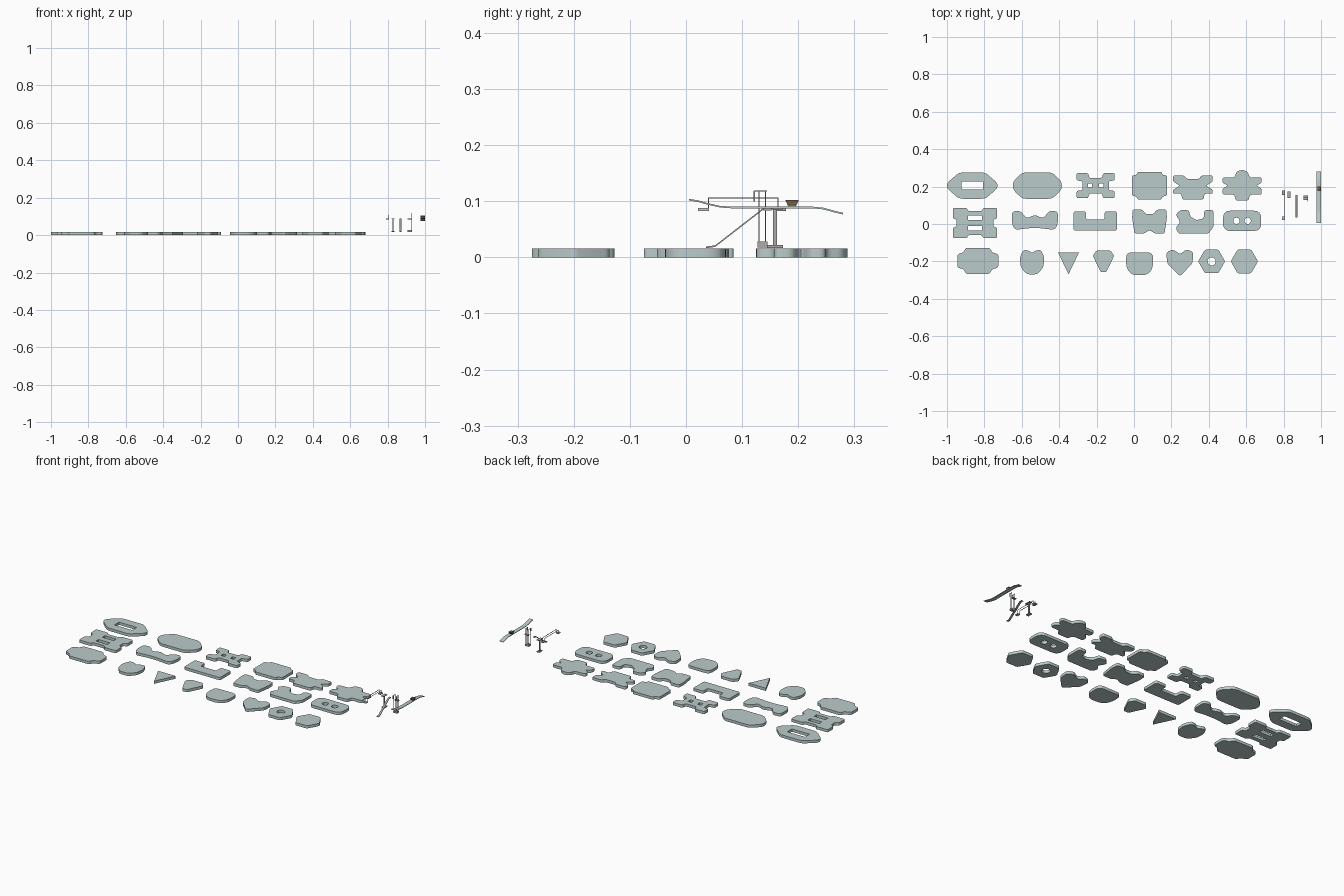
import bpy, math
from mathutils import Vector

if "Cube" in bpy.data.objects:
    bpy.data.objects.remove(bpy.data.objects["Cube"])

def material(name, rgb):
    m = bpy.data.materials.new(name)
    m.diffuse_color = (*rgb, 1)
    m.use_nodes = True
    m.node_tree.nodes["Principled BSDF"].inputs["Base Color"].default_value = m.diffuse_color
    return m

STONE = material("pale_teal_grey", (0.50, 0.60, 0.60))
BROWN = material("dark_brown", (0.16, 0.11, 0.07))
METAL = material("warm_grey", (0.42, 0.40, 0.39))

def finish(ob, mat, smooth=False):
    ob.data.materials.append(mat)
    if smooth:
        bpy.ops.object.select_all(action='DESELECT')
        ob.select_set(True)
        bpy.context.view_layer.objects.active = ob
        bpy.ops.object.shade_smooth_by_angle(angle=math.radians(35))
    return ob

def mirrored(pts, mode):
    pts = list(pts)
    if mode == 'quarter':
        pts += [(x, -y) for x, y in reversed(pts) if abs(y) > 1e-6]
    if mode in ('quarter', 'half'):
        pts += [(-x, y) for x, y in reversed(pts) if abs(x) > 1e-6]
    return pts

def rounded(pts, r, steps=4):
    out, n = [], len(pts)
    for i in range(n):
        p, a, b = (Vector(pts[k % n]) for k in (i, i - 1, i + 1))
        da, db = a - p, b - p
        s = p + da.normalized() * min(r, da.length * .48)
        e = p + db.normalized() * min(r, db.length * .48)
        for k in range(steps + 1):
            t = k / steps
            out.append(s * (1 - t) ** 2 + p * 2 * t * (1 - t) + e * t * t)
    return out

def box_hole(cx, cy, hx, hy):
    return [(cx - hx, cy - hy), (cx + hx, cy - hy), (cx + hx, cy + hy), (cx - hx, cy + hy)]

def ring_hole(cx, r):
    return [(cx + r * math.cos(k * math.pi / 8), r * math.sin(k * math.pi / 8)) for k in range(16)]

# outlines are in hundredths of a unit around the plate centre
def plate(name, cx, cy, mode, pts, r=1.2, holes=()):
    cu = bpy.data.curves.new(name, 'CURVE')
    cu.dimensions, cu.fill_mode, cu.extrude = '2D', 'BOTH', 0.008
    for loop in [rounded(mirrored(pts, mode), r), *holes]:
        sp = cu.splines.new('POLY')
        sp.points.add(len(loop) - 1)
        for q, c in zip(sp.points, loop):
            q.co = (c[0] * .01, c[1] * .01, 0, 1)
        sp.use_cyclic_u = True
    tmp = bpy.data.objects.new(name + "_outline", cu)
    bpy.context.collection.objects.link(tmp)
    dg = bpy.context.evaluated_depsgraph_get()
    me = bpy.data.meshes.new_from_object(tmp.evaluated_get(dg))
    bpy.data.objects.remove(tmp)
    me.materials.clear()
    ob = bpy.data.objects.new(name, me)
    ob.location = (cx, cy, 0.008)
    bpy.context.collection.objects.link(ob)
    return finish(ob, STONE, True)

# back row of plates
plate("slotted_long_plate", -.865, .205, 'quarter', [(7, 7), (13.5, 1.4)], 2, [box_hole(0, 0, 5.7, 2.1)])
plate("long_octagon_plate", -.517, .205, 'quarter', [(8, 7), (13.1, 2)], 2)
plate("four_lobe_plate", -.205, .205, 'quarter', [(3.4, 4.1), (4, 6.7), (10.2, 6.7), (10.2, 2.8), (7, 2.4)], 1,
      [box_hole(-3, 0, 1.1, 1.1), box_hole(3, 0, 1.1, 1.1)])
plate("stepped_plate", .083, .205, 'quarter', [(6.5, 7.4), (6.9, 5.7), (9.4, 5.5)])
plate("notched_plate", .315, .195, 'half', [(3.2, 4.6), (4.6, 6.4), (10.6, 6.4), (10.6, 3.2), (7, 1),
      (10.6, -1.2), (10.6, -3.3), (6.3, -3.3), (5.6, -6.4)], .9)
plate("knobbed_plate", .578, .205, 'half', [(0, 8.5), (3, 7.5), (4, 4.4), (10.5, 4.4), (10.5, 1.5), (7.5, 0),
      (10.5, -1.5), (10.5, -4.8), (4.2, -4.8), (3.4, -8)])
# middle row
plate("twin_slot_plate", -.85, .005, 'quarter', [(3.8, 6.5), (4.2, 8), (11.8, 8), (11.8, 2.5), (9.8, 1.8)], .8,
      [box_hole(0, -2.9, 3.7, 1.2), box_hole(0, 2.9, 3.7, 1.2)])
plate("wavy_plate", -.53, .02, 'half', [(0, 3), (4.5, .8), (7.5, 5), (12.3, 4.8), (12.3, -2), (10.5, -5.2), (3, -4.2)], 2)
plate("channel_plate", -.207, .015, 'half', [(5, .9), (5, 5.2), (11.6, 5.2), (11.6, -5)])
plate("crown_plate", .083, .013, 'half', [(2, 4), (4, 6.4), (9, 6.4), (9.3, 2), (8, -6.4), (3, -6.4), (0, -4.6)], 1)
plate("hook_plate", .323, .01, 'full', [(-10, 4), (-7.5, 6.4), (-3, 6.4), (-2.2, 3), (1, 1), (5, 2), (5.3, 6.4),
      (10.2, 6.4), (10.2, -2.5), (7.5, -6.2), (-8.5, -6.2), (-10, -3), (-7.5, 0)])
plate("twin_hole_plate", .578, .017, 'quarter', [(8.2, 5.4), (10.2, 3.2)], 2, [ring_hole(-3, 1.7), ring_hole(3, 1.7)])
# front row
plate("shouldered_plate", -.835, -.197, 'quarter', [(6.5, 7), (7.5, 4.5), (11, 3.6)], 1.4)
plate("dimpled_plate", -.545, -.202, 'half', [(0, 4.7), (1.8, 6), (4.8, 6.4), (6.6, 2), (6, -3), (2.8, -6.7)], 1.6)
plate("triangle_plate", -.35, -.205, 'half', [(5.6, 5.3), (0, -6.4)], .2)
plate("shield_plate", -.163, -.2, 'half', [(3.7, 5.8), (5.7, 3), (1.5, -5.7)], .7)
plate("half_round_plate", .03, -.21, 'half', [(7.2, 5.8), (7.2, -2.5), (4, -6.4)], 3)
plate("heart_plate", .245, -.21, 'half', [(0, 4.8), (3.5, 7.4), (7.2, 6), (6.8, 0), (0, -7)], 1.5)
plate("hexagon_ring_plate", .415, -.2, 'quarter', [(3.6, 6.3), (7.2, 0)], 1, [ring_hole(0, 2.2)])
plate("hexagon_plate", .59, -.2, 'quarter', [(3.6, 6.4), (7.3, 0)], 1)

def box(name, x0, x1, y0, y1, z0, z1, mat=METAL):
    v = [(x, y, z) for x in (x0, x1) for y in (y0, y1) for z in (z0, z1)]
    f = [(0, 1, 3, 2), (4, 6, 7, 5), (0, 4, 5, 1), (2, 3, 7, 6), (0, 2, 6, 4), (1, 5, 7, 3)]
    me = bpy.data.meshes.new(name)
    me.from_pydata(v, [], f)
    ob = bpy.data.objects.new(name, me)
    bpy.context.collection.objects.link(ob)
    return finish(ob, mat)

# closed side profile in y,z swept between two x positions
def strip(name, x0, x1, path, t, mat):
    prof = [(y, z + t / 2) for y, z in path] + [(y, z - t / 2) for y, z in reversed(path)]
    n, m = len(prof), len(path)
    f = [(i, (i + 1) % n, (i + 1) % n + n, i + n) for i in range(n)]
    for i in range(m - 1):
        f += [(i, n - 1 - i, n - 2 - i, i + 1), (i + n, i + 1 + n, 2 * n - 2 - i, 2 * n - 1 - i)]
    me = bpy.data.meshes.new(name)
    me.from_pydata([(x, *p) for x in (x0, x1) for p in prof], [], f)
    ob = bpy.data.objects.new(name, me)
    bpy.context.collection.objects.link(ob)
    return finish(ob, mat, True)

# springy board with tapered block
board = [(.005, .103), (.022, .100), (.04, .095), (.06, .0905), (.08, .089),
         (.225, .089), (.245, .087), (.263, .082), (.28, .078)]
strip("curved_board", .977, 1.0, board, .003, STONE)
blk = box("tapered_block", .98, .998, .177, .201, .0905, .102, BROWN)
for v in blk.data.vertices:
    if v.co.z < .095:
        v.co.y = .189 + (v.co.y - .189) * .55

# sloping slide
strip("sloping_slide", .863, .875, [(.036, .018), (.052, .020), (.137, .086), (.154, .087)], .003, METAL)

# rail frame
box("rail_front_pad", .79, .806, .021, .041, .083, .088, STONE)
box("rail_back_pad", .79, .806, .155, .178, .083, .088)
for i, x in enumerate((.790, .804)):
    box(f"rail_bar_{i}", x, x + .002, .04, .165, .105, .107)
    box(f"rail_front_rod_{i}", x, x + .002, .039, .041, .088, .107)
    box(f"rail_back_rod_{i}", x, x + .002, .163, .165, .088, .107)

# post with foot and cap
box("post_shaft", .826, .831, .155, .162, .02, .088)
box("post_foot", .82, .838, .144, .173, .017, .022)
box("post_cap", .82, .838, .138, .173, .085, .088)

# hooked stand
for i, x in enumerate((.908, .928)):
    for j, y in enumerate((.129, .141)):
        box(f"stand_leg_{i}_{j}", x, x + .002, y, y + .002, .018, .118)
    box(f"stand_arm_{i}", x, x + .002, .121, .144, .117, .119)
    box(f"stand_hook_{i}", x, x + .002, .120, .123, .100, .118)
box("stand_foot", .907, .931, .127, .145, .018, .028)
box("stand_shelf", .907, .931, .138, .152, .084, .088)
